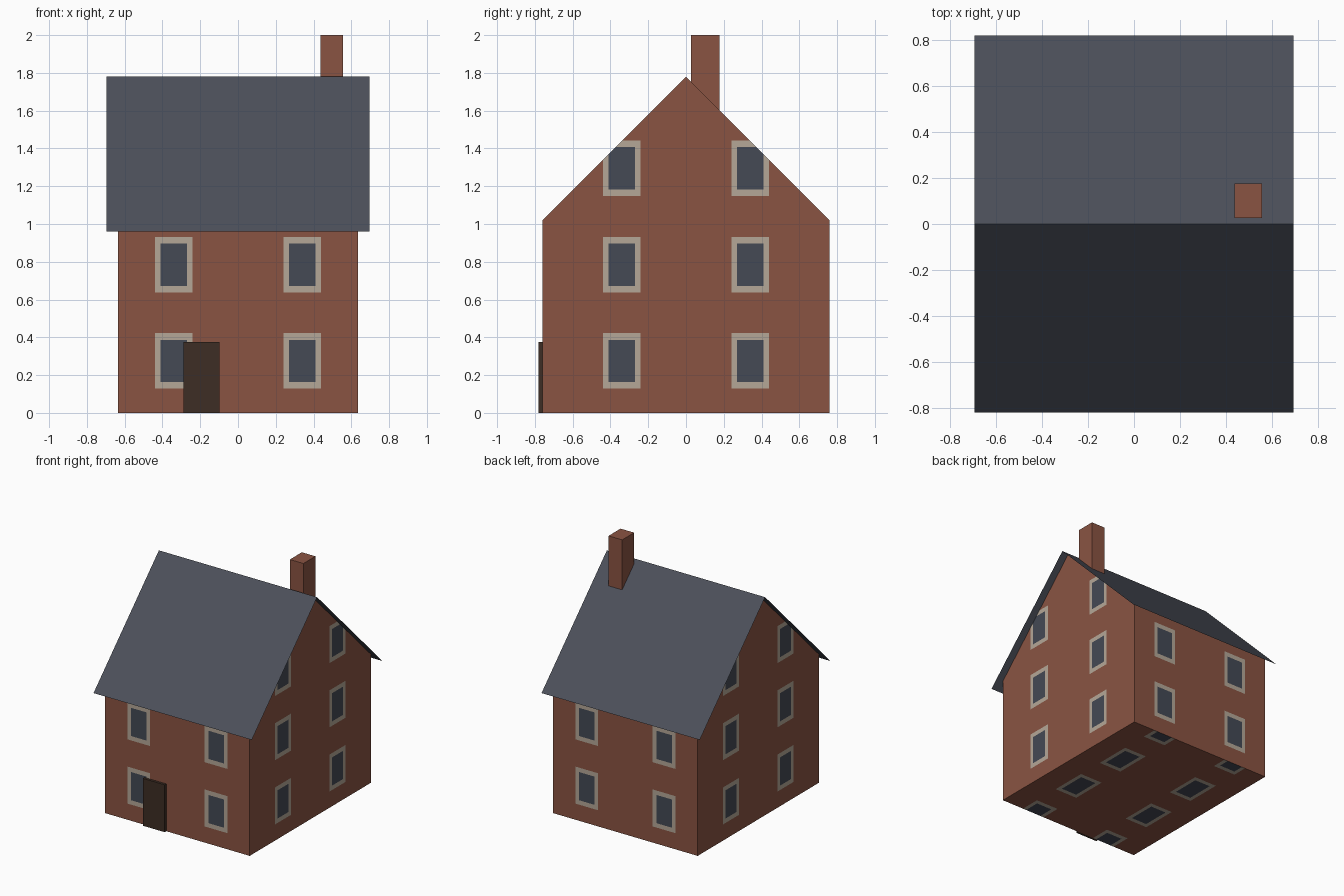
import bpy
import bmesh
from mathutils import Vector

cube = bpy.data.objects.get("Cube")
if cube:
    bpy.data.objects.remove(cube, do_unlink=True)

# Main dimensions
HALF_X, HALF_Y = 0.635, 0.76
EAVE, RIDGE = 1.02, 1.78
FRAME = (0.1, 0.147)       # half width and half height of a window frame
PANE = (0.069, 0.112)      # half width and half height of the glass
COLUMNS = (-0.34, 0.34)
STOREY = 0.51


def material(name, colour):
    mat = bpy.data.materials.new(name)
    mat.use_nodes = True
    mat.diffuse_color = (*colour, 1)
    mat.node_tree.nodes["Principled BSDF"].inputs["Base Color"].default_value = (*colour, 1)
    return mat


brick = material("brick", (0.255, 0.088, 0.055))
stone = material("window_stone", (0.46, 0.39, 0.31))
glass = material("window_glass", (0.058, 0.067, 0.09))
slate = material("roof_slate", (0.072, 0.08, 0.102))
wood = material("door_wood", (0.047, 0.027, 0.018))


def add_object(name, bm, *mats):
    mesh = bpy.data.meshes.new(name)
    bm.to_mesh(mesh)
    bm.free()
    for mat in mats:
        mesh.materials.append(mat)
    obj = bpy.data.objects.new(name, mesh)
    bpy.context.collection.objects.link(obj)
    return obj


def add_box(name, low, high, mat):
    low, high = Vector(low), Vector(high)
    bm = bmesh.new()
    bmesh.ops.create_cube(bm, size=1)
    bmesh.ops.scale(bm, vec=high - low, verts=bm.verts)
    bmesh.ops.translate(bm, vec=(low + high) / 2, verts=bm.verts)
    return add_object(name, bm, mat)


def extrude_along_x(profile, half):
    bm = bmesh.new()
    face = bm.faces.new([bm.verts.new((-half, y, z)) for y, z in profile])
    made = bmesh.ops.extrude_face_region(bm, geom=[face], use_keep_orig=True)
    moved = [v for v in made["geom"] if isinstance(v, bmesh.types.BMVert)]
    bmesh.ops.translate(bm, vec=(2 * half, 0, 0), verts=moved)
    bmesh.ops.recalc_face_normals(bm, faces=bm.faces)
    return bm


def facing(bm, axis):
    bm.normal_update()
    return [f for f in bm.faces if abs(f.normal[axis]) > 0.9]


def cut(bm, faces_axis, cut_axis, position):
    faces = facing(bm, faces_axis)
    edges = {e for f in faces for e in f.edges}
    verts = {v for f in faces for v in f.verts}
    point, normal = Vector(), Vector()
    point[cut_axis], normal[cut_axis] = position, 1
    bmesh.ops.bisect_plane(bm, geom=faces + list(edges) + list(verts),
                           dist=1e-5, plane_co=point, plane_no=normal)


def inset_windows(bm, axis, u, v, rows):
    # Cut the outlines of frame and glass, then colour the cells inside them
    for half_u, half_v in (FRAME, PANE):
        for sign in (-1, 1):
            for c in COLUMNS:
                cut(bm, axis, u, c + sign * half_u)
            for c in rows:
                cut(bm, axis, v, c + sign * half_v)
    for face in facing(bm, axis):
        mid = face.calc_center_bounds()
        du = min(abs(mid[u] - c) for c in COLUMNS)
        dv = min(abs(mid[v] - c) for c in rows)
        for index, (half_u, half_v) in enumerate((FRAME, PANE), 1):
            if du < half_u and dv < half_v:
                face.material_index = index


# Gabled brick body, open under the roof sheets
body = extrude_along_x([(-HALF_Y, 0), (HALF_Y, 0), (HALF_Y, EAVE),
                        (0, RIDGE), (-HALF_Y, EAVE)], HALF_X)
slopes = [f for f in body.faces if 0.5 < f.normal.z < 0.9]
bmesh.ops.delete(body, geom=slopes, context="FACES_ONLY")
wall_rows = [0.275 + STOREY * i for i in range(3)]
inset_windows(body, 0, 1, 2, wall_rows)                               # gables
inset_windows(body, 1, 0, 2, wall_rows[:2])                           # front and back
inset_windows(body, 2, 0, 1, [-0.745 + STOREY * i for i in range(4)])  # underside
add_object("house_walls", body, brick, stone, glass)

# Thin roof sheets meeting at the ridge
roof = bmesh.new()
ridge = [roof.verts.new((x, 0, RIDGE)) for x in (-0.695, 0.695)]
for side in (-1, 1):
    eave = [roof.verts.new((v.co.x, side * 0.82, RIDGE - 0.82)) for v in ridge]
    sheet = roof.faces.new([ridge[0], ridge[1], eave[1], eave[0]])
    sheet.normal_update()
    if sheet.normal.z < 0:
        sheet.normal_flip()
add_object("roof", roof, slate)

# Chimney and door
add_box("chimney", (0.437, 0.027, 1.57), (0.556, 0.177, 2), brick)
add_box("front_door", (-0.288, -0.78, 0), (-0.098, -HALF_Y, 0.376), wood)
